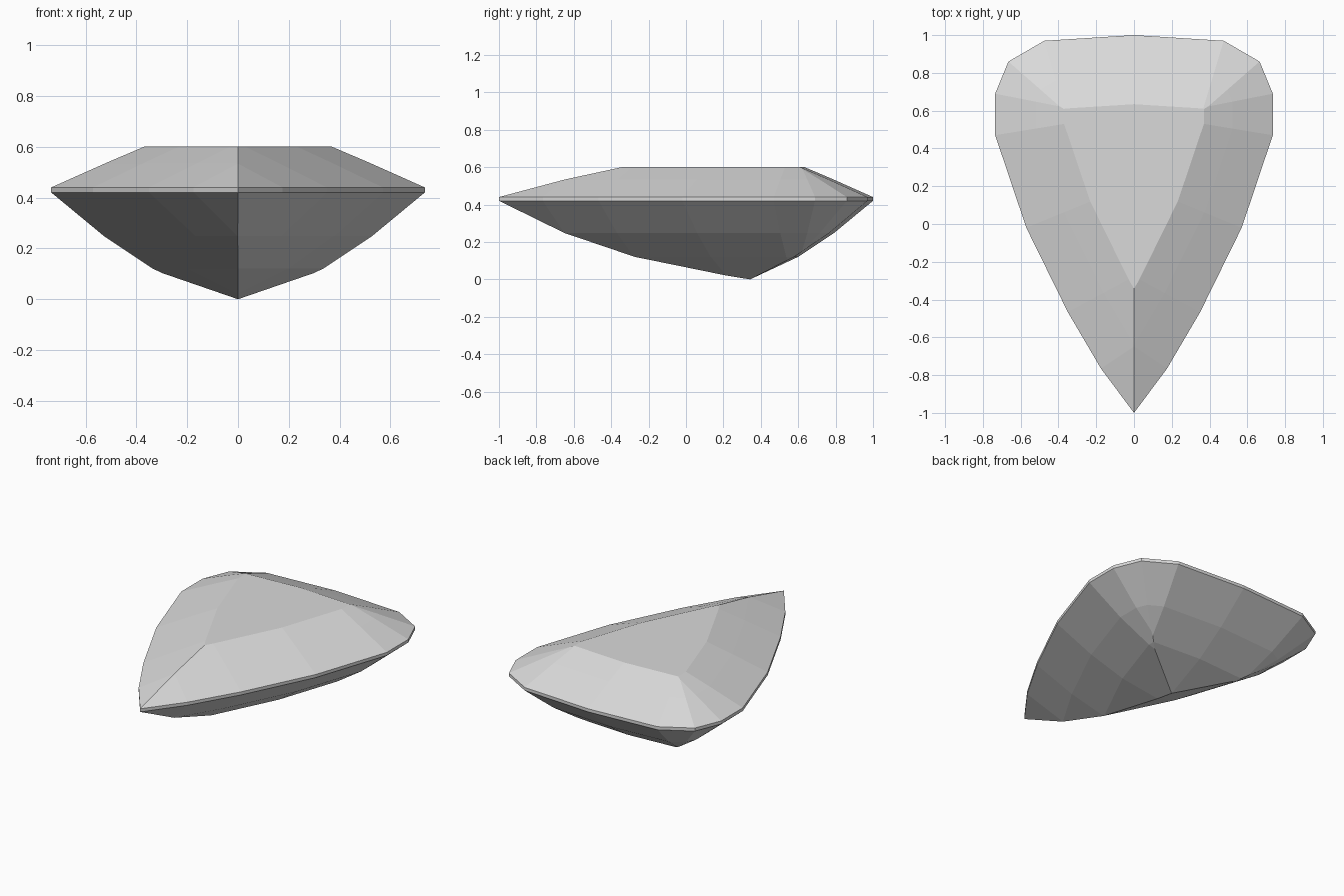
import bpy
import bmesh
from mathutils import Vector

cube = bpy.data.objects.get("Cube")
if cube:
    bpy.data.objects.remove(cube, do_unlink=True)

# Half of the pear-shaped outline, from the point round to the back
HALF = [(0, -1), (0.175, -0.765), (0.35, -0.467), (0.57, -0.02), (0.735, 0.47),
        (0.735, 0.69), (0.665, 0.86), (0.475, 0.97), (0, 1)]
OUTLINE = HALF + [(-x, y) for x, y in HALF[-2:0:-1]]

# Facet profiles: (distance inward from the outline, height)
PAVILION = [(0, 0.42), (0.208, 0.248), (0.4, 0.12), (0.66, 0)]
CROWN = [(0, 0.44), (0.213, 0.535), (0.365, 0.6)]
TABLE_HEIGHT = 0.6


def cut_facet(bm, point, normal):
    """Slice away everything outside a plane and close the cut with one face."""
    bmesh.ops.bisect_plane(bm, geom=bm.verts[:] + bm.edges[:] + bm.faces[:],
                           dist=1e-5, plane_co=point, plane_no=normal,
                           clear_outer=True)
    rim = [e for e in bm.edges if e.is_boundary]
    if len(rim) > 2:
        bmesh.ops.holes_fill(bm, edges=rim, sides=0)


def cut_tier(bm, profile, side):
    """Cut one row of facets per profile segment, one facet per outline edge."""
    for (d0, z0), (d1, z1) in zip(profile, profile[1:]):
        for a, b in zip(OUTLINE, OUTLINE[1:] + OUTLINE[:1]):
            a, b = Vector((*a, 0)), Vector((*b, 0))
            along = (b - a).normalized()
            outward = along.cross(Vector((0, 0, 1)))
            point = (a + b) / 2 - outward * d0 + Vector((0, 0, z0))
            normal = outward * abs(z1 - z0) + Vector((0, 0, side * (d1 - d0)))
            cut_facet(bm, point, normal.normalized())


# Rough stone: a prism of the outline, flat on top
bm = bmesh.new()
base = bm.faces.new([bm.verts.new((x, y, -0.5)) for x, y in OUTLINE])
top = bmesh.ops.extrude_face_region(bm, geom=[base], use_keep_orig=True)
for v in top["geom"]:
    if isinstance(v, bmesh.types.BMVert):
        v.co.z = TABLE_HEIGHT
bmesh.ops.recalc_face_normals(bm, faces=bm.faces[:])

# Facets below and above the thin girdle
cut_tier(bm, PAVILION, -1)
cut_tier(bm, CROWN, 1)

# Tidy tiny edges and rest the lowest point on the ground
bmesh.ops.remove_doubles(bm, verts=bm.verts[:], dist=0.003)
bmesh.ops.recalc_face_normals(bm, faces=bm.faces[:])
lowest = min(v.co.z for v in bm.verts)
for v in bm.verts:
    if v.co.z < 0.1:
        v.co.z -= lowest if v.co.z < lowest + 0.01 else 0

mesh = bpy.data.meshes.new("pear_cut_gem")
bm.to_mesh(mesh)
bm.free()
gem = bpy.data.objects.new("pear_cut_gem", mesh)
bpy.context.collection.objects.link(gem)

# Single pale grey colour
grey = bpy.data.materials.new("pale_grey")
grey.use_nodes = True
colour = (0.7, 0.7, 0.7, 1)
grey.diffuse_color = colour
grey.node_tree.nodes["Principled BSDF"].inputs["Base Color"].default_value = colour
mesh.materials.append(grey)
